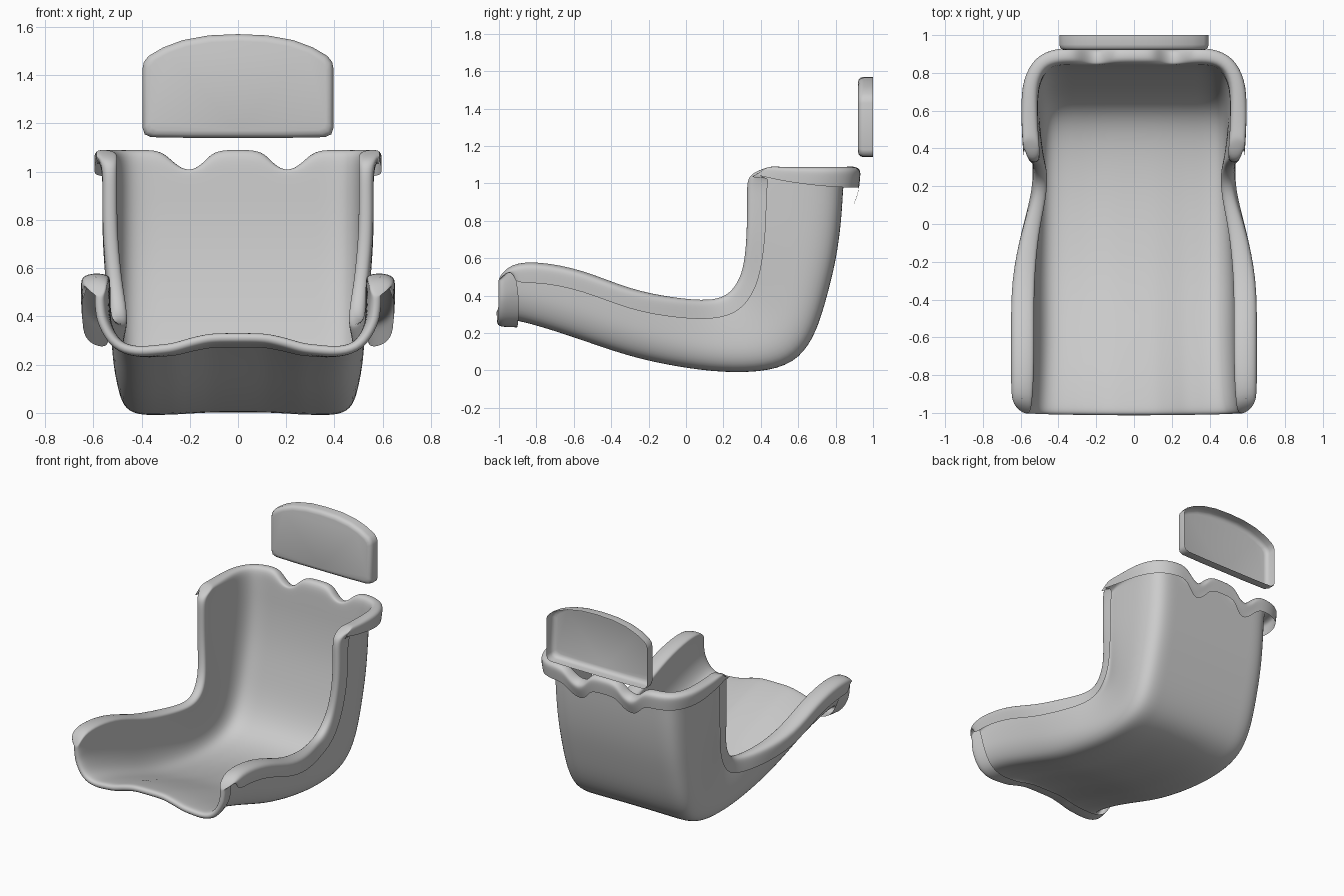
import bpy
import bmesh
from mathutils import Vector

cube = bpy.data.objects.get("Cube")
if cube:
    bpy.data.objects.remove(cube, do_unlink=True)


def make_material(name, colour):
    material = bpy.data.materials.new(name)
    material.use_nodes = True
    material.diffuse_color = colour
    material.node_tree.nodes["Principled BSDF"].inputs["Base Color"].default_value = colour
    return material


grey = make_material("plain grey", (0.6, 0.6, 0.6, 1))


def finish(bm, name, levels):
    """Turn a bmesh into a smooth shaded, optionally subdivided object."""
    bmesh.ops.recalc_face_normals(bm, faces=bm.faces)
    mesh = bpy.data.meshes.new(name)
    bm.to_mesh(mesh)
    bm.free()
    mesh.materials.append(grey)
    mesh.polygons.foreach_set("use_smooth", [True] * len(mesh.polygons))
    obj = bpy.data.objects.new(name, mesh)
    bpy.context.collection.objects.link(obj)
    if levels:
        subsurf = obj.modifiers.new("smoothing", "SUBSURF")
        subsurf.levels = subsurf.render_levels = levels
    return obj


# Stations from the front of the seat to the top of the backrest:
# floor y, floor z, rim y, rim z, floor half width, rim half width, lip width
stations = [
    (-1, .335, -1, .5, .54, .55, .08),
    (-.95, .325, -.95, .565, .53, .54, .11),
    (-.8, .285, -.8, .58, .52, .53, .12),
    (-.55, .195, -.55, .535, .51, .53, .12),
    (-.3, .1, -.3, .425, .51, .53, .12),
    (-.05, .04, -.05, .375, .51, .505, .09),
    (.2, 0, .12, .36, .51, .465, .07),
    (.45, 0, .22, .385, .51, .455, .07),
    (.61, .06, .28, .45, .51, .46, .07),
    (.7, .21, .315, .53, .51, .475, .06),
    (.755, .4, .33, .65, .51, .49, .06),
    (.805, .6, .335, .78, .51, .5, .06),
    (.83, .8, .335, .93, .51, .5, .06),
    (.837, .92, .335, 1, .51, .5, .06),
    (.842, 1, .35, 1.05, .51, .5, .07),
    (.848, 1.085, .43, 1.08, .51, .5, .085),
]

# Half cross-section: width fraction, height fraction, front dip, top notch
half = [
    (0, 0, 0, 0), (.2, 0, 0, 0), (.29, 0, .01, .055), (.4, 0, .025, .085),
    (.51, 0, .045, .055), (.62, 0, .05, 0), (.78, 0, .06, 0), (.92, .05, .05, 0),
    (1, .24, 0, 0), (1.01, .5, 0, 0), (1.01, .78, 0, 0), (1, .93, 0, 0), (1, 1, 0, 0),
]
section = [(-x, h, d, c) for x, h, d, c in half[:0:-1]] + half
N, M = len(stations) - 1, len(section) - 1

# Seat shell: one sheet lofted through the stations
bm = bmesh.new()
grid = []
for i, (fy, fz, ry, rz, fw, rw, lip) in enumerate(stations):
    fade = max(0, 1 - i / 8)
    row = []
    for x, h, dip, notch in section:
        z = fz + (rz - fz) * h - dip * fade - (notch if i == N else 0)
        row.append(bm.verts.new((x * (fw + (rw - fw) * h), fy + (ry - fy) * h, z)))
    grid.append(row)
for i in range(N):
    for j in range(M):
        bm.faces.new((grid[i][j], grid[i][j + 1], grid[i + 1][j + 1], grid[i + 1][j]))
bm.normal_update()

# Rolled lip: follows the whole edge, out and then back down
border = [(0, j) for j in range(M)] + [(i, M) for i in range(N)]
border += [(N, j) for j in range(M, 0, -1)] + [(i, 0) for i in range(N, 0, -1)]
rings = []
for i, j in border:
    vert = grid[i][j]
    inner = grid[min(max(i, 1), N - 1)][min(max(j, 1), M - 1)]
    along = (vert.co - inner.co).normalized()
    centre = Vector((0, stations[i][2], stations[i][3]))
    out = vert.normal.copy()
    if out.dot(vert.co - centre) < 0:
        out.negate()
    along = (along - out * along.dot(out)).normalized()
    width = stations[i][6]
    if i in (0, N) and 0 < j < M:
        width = .045 if i == 0 else .085
    ring = [vert]
    for across, up in ((.5, .012), (1, 0), (1.03, -.04), (1, -.1)):
        ring.append(bm.verts.new(vert.co + out * width * across + along * up))
    rings.append(ring)
for a, b in zip(rings, rings[1:] + rings[:1]):
    for k in range(len(a) - 1):
        bm.faces.new((a[k], b[k], b[k + 1], a[k + 1]))
finish(bm, "seat_shell", 2)

# Headrest: hollow pad with an arched top, open at the back
arch = [(0, 1.57), (.12, 1.565), (.23, 1.545), (.31, 1.515), (.37, 1.48), (.39, 1.455),
        (.395, 1.43), (.395, 1.18), (.387, 1.155), (.36, 1.143), (.2, 1.14), (0, 1.14)]
outline = arch + [(-x, z) for x, z in arch[-2:0:-1]]
bm = bmesh.new()
loops = []
for y, inset in ((1, 0), (.95, 0), (.935, .004), (.924, .014), (.92, .03)):
    loops.append([bm.verts.new((x * (1 - inset / .395), y, 1.355 + (z - 1.355) * (1 - inset / .215)))
                  for x, z in outline])
for a, b in zip(loops, loops[1:]):
    for k in range(len(a)):
        n = (k + 1) % len(a)
        bm.faces.new((a[k], a[n], b[n], b[k]))
bm.faces.new(loops[-1])
finish(bm, "headrest", 0)
